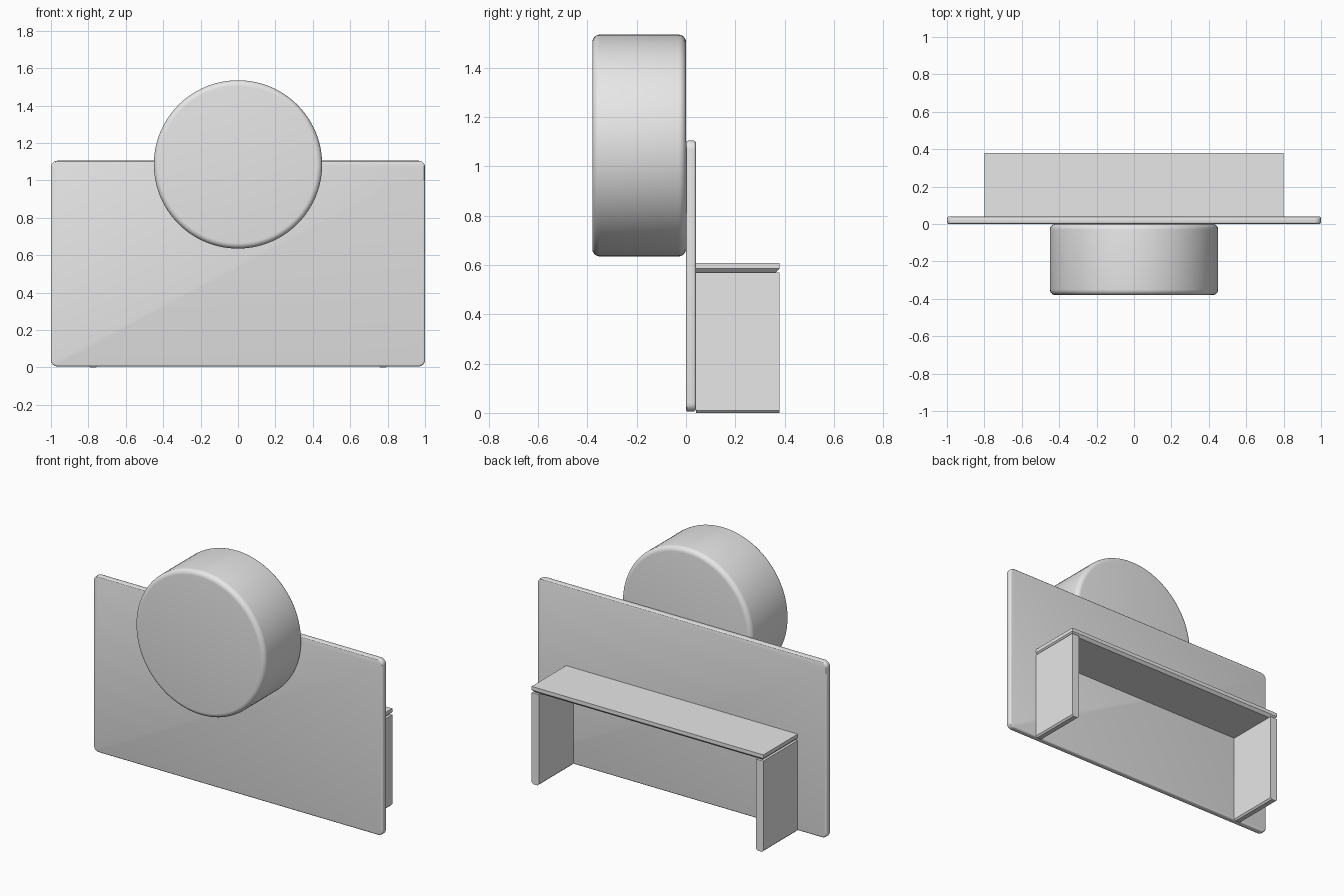
import bpy
import bmesh
from math import radians
from mathutils import Matrix, Vector

cube = bpy.data.objects.get("Cube")
if cube:
    bpy.data.objects.remove(cube, do_unlink=True)

grey = bpy.data.materials.new("light grey")
grey.use_nodes = True
colour = (0.8, 0.8, 0.8, 1)
grey.diffuse_color = colour
grey.node_tree.nodes["Principled BSDF"].inputs["Base Color"].default_value = colour


def bevel(bm, rule, width, segments):
    """Bevel the edges for which rule(midpoint, direction) holds."""
    edges = []
    for e in bm.edges:
        a, b = (v.co for v in e.verts)
        if rule((a + b) / 2, (b - a).normalized()):
            edges.append(e)
    bmesh.ops.bevel(bm, geom=edges, offset=width, segments=segments,
                    profile=0.5, affect='EDGES', clamp_overlap=True)


def box(lo, hi):
    lo, hi = Vector(lo), Vector(hi)
    bm = bmesh.new()
    place = Matrix.Translation((lo + hi) / 2) @ Matrix.Diagonal((*(hi - lo), 1))
    bmesh.ops.create_cube(bm, size=1, matrix=place)
    return bm


def finish(name, bm, smooth=False):
    mesh = bpy.data.meshes.new(name)
    bm.to_mesh(mesh)
    bm.free()
    mesh.materials.append(grey)
    obj = bpy.data.objects.new(name, mesh)
    bpy.context.collection.objects.link(obj)
    if smooth:
        bpy.ops.object.select_all(action='DESELECT')
        obj.select_set(True)
        bpy.context.view_layer.objects.active = obj
        bpy.ops.object.shade_smooth_by_angle(angle=radians(30))


# Upright panel: rounded corners, then a fine rounded rim on both faces
bm = box((-1, 0, 0.005), (1, 0.04, 1.105))
bevel(bm, lambda m, d: abs(d.y) > 0.9, 0.035, 6)
bevel(bm, lambda m, d: abs(d.y) < 0.1, 0.01, 3)
finish("panel", bm, True)

# Round drum on the front, with softened rims
bm = bmesh.new()
place = Matrix.Translation((0, -0.19, 1.085)) @ Matrix.Rotation(radians(90), 4, 'X')
bmesh.ops.create_cone(bm, cap_ends=True, segments=96, radius1=0.45,
                      radius2=0.45, depth=0.38, matrix=place)
bevel(bm, lambda m, d: abs(d.y) < 0.1, 0.03, 6)
finish("drum", bm, True)

# Shelf on the back, chamfered under its three free edges
bm = box((-0.8, 0.04, 0.569), (0.8, 0.38, 0.608))
bevel(bm, lambda m, d: abs(d.z) < 0.1 and m.z < 0.58 and m.y > 0.1, 0.016, 1)
finish("shelf", bm)

# Side supports under the shelf, chamfered along the feet
for side, name in ((1, "left_support"), (-1, "right_support")):
    xs = sorted((side * 0.75, side * 0.8))
    bm = box((xs[0], 0.04, 0), (xs[1], 0.38, 0.569))
    bevel(bm, lambda m, d: abs(d.y) > 0.9 and m.z < 0.1, 0.01, 1)
    finish(name, bm)
